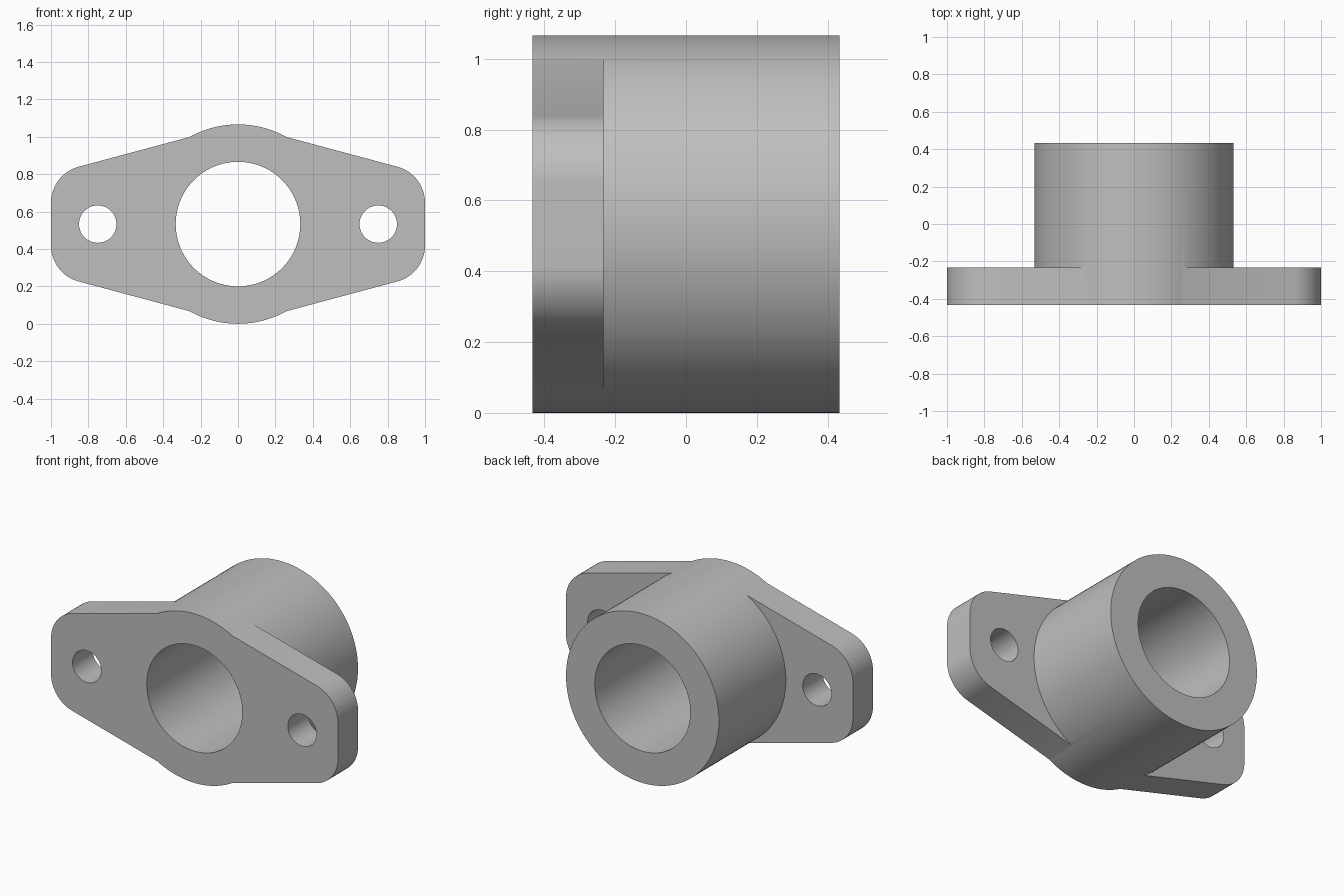
import bpy
import bmesh
from math import cos, sin, tan, radians
from mathutils import Matrix

cube = bpy.data.objects.get("Cube")
if cube:
    bpy.data.objects.remove(cube, do_unlink=True)

# Main dimensions
R_OUT, R_BORE, R_BOLT = 0.533, 0.333, 0.1
FRONT, FLANGE_BACK, BACK = -0.433, -0.233, 0.433
BOLT_X, SLOPE, CORNER_Z, FILLET = 0.75, radians(15), 0.267, 0.2

metal = bpy.data.materials.new("plain_grey")
metal.use_nodes = True
grey = (0.52, 0.52, 0.52, 1)
metal.diffuse_color = grey
metal.node_tree.nodes["Principled BSDF"].inputs["Base Color"].default_value = grey


def circle(radius, count, cx=0):
    return [(cx + radius * cos(radians(360 * i / count)),
             radius * sin(radians(360 * i / count))) for i in range(count)]


def prism(name, profile, y0, y1):
    """Extrude an x-z profile along y; z is measured from the bore axis."""
    bm = bmesh.new()
    face = bm.faces.new([bm.verts.new((x, y0, z + R_OUT)) for x, z in profile])
    moved = bmesh.ops.extrude_face_region(bm, geom=[face])["geom"]
    verts = [v for v in moved if isinstance(v, bmesh.types.BMVert)]
    bmesh.ops.transform(bm, matrix=Matrix.Translation((0, y1 - y0, 0)), verts=verts)
    bmesh.ops.recalc_face_normals(bm, faces=bm.faces)
    mesh = bpy.data.meshes.new(name)
    bm.to_mesh(mesh)
    bm.free()
    mesh.materials.append(metal)
    obj = bpy.data.objects.new(name, mesh)
    bpy.context.collection.objects.link(obj)
    return obj


def combine(target, other, operation):
    mod = target.modifiers.new(operation.title(), 'BOOLEAN')
    mod.operation, mod.solver, mod.object = operation, 'EXACT', other
    bpy.context.view_layer.objects.active = target
    bpy.ops.object.modifier_apply(modifier=mod.name)
    bpy.data.objects.remove(other, do_unlink=True)


# Flange outline: one tapered quarter with a rounded corner, mirrored twice
tangent = FILLET * tan((radians(90) - SLOPE) / 2)
cx, cz = 1 - FILLET, CORNER_Z - tangent
steps = 16
quarter = [(cx + FILLET * cos(a), cz + FILLET * sin(a))
           for a in ((radians(90) - SLOPE) * i / steps for i in range(steps + 1))]
quarter.append((0.2, CORNER_Z + 0.8 * tan(SLOPE)))
upper = quarter + [(-x, z) for x, z in reversed(quarter)]
outline = upper + [(x, -z) for x, z in reversed(upper)]

# Flange joined with the barrel
body = prism("flanged_bushing", circle(R_OUT, 128), FRONT, BACK)
combine(body, prism("flange", outline, FRONT, FLANGE_BACK), 'UNION')

# Centre bore and the two bolt holes
combine(body, prism("bore_cutter", circle(R_BORE, 96), FRONT - 0.1, BACK + 0.1), 'DIFFERENCE')
for side in (-1, 1):
    cutter = prism("bolt_cutter", circle(R_BOLT, 48, side * BOLT_X), FRONT - 0.1, FLANGE_BACK + 0.1)
    combine(body, cutter, 'DIFFERENCE')

bpy.ops.object.select_all(action='DESELECT')
body.select_set(True)
bpy.context.view_layer.objects.active = body
bpy.ops.object.shade_smooth_by_angle(angle=radians(30))
